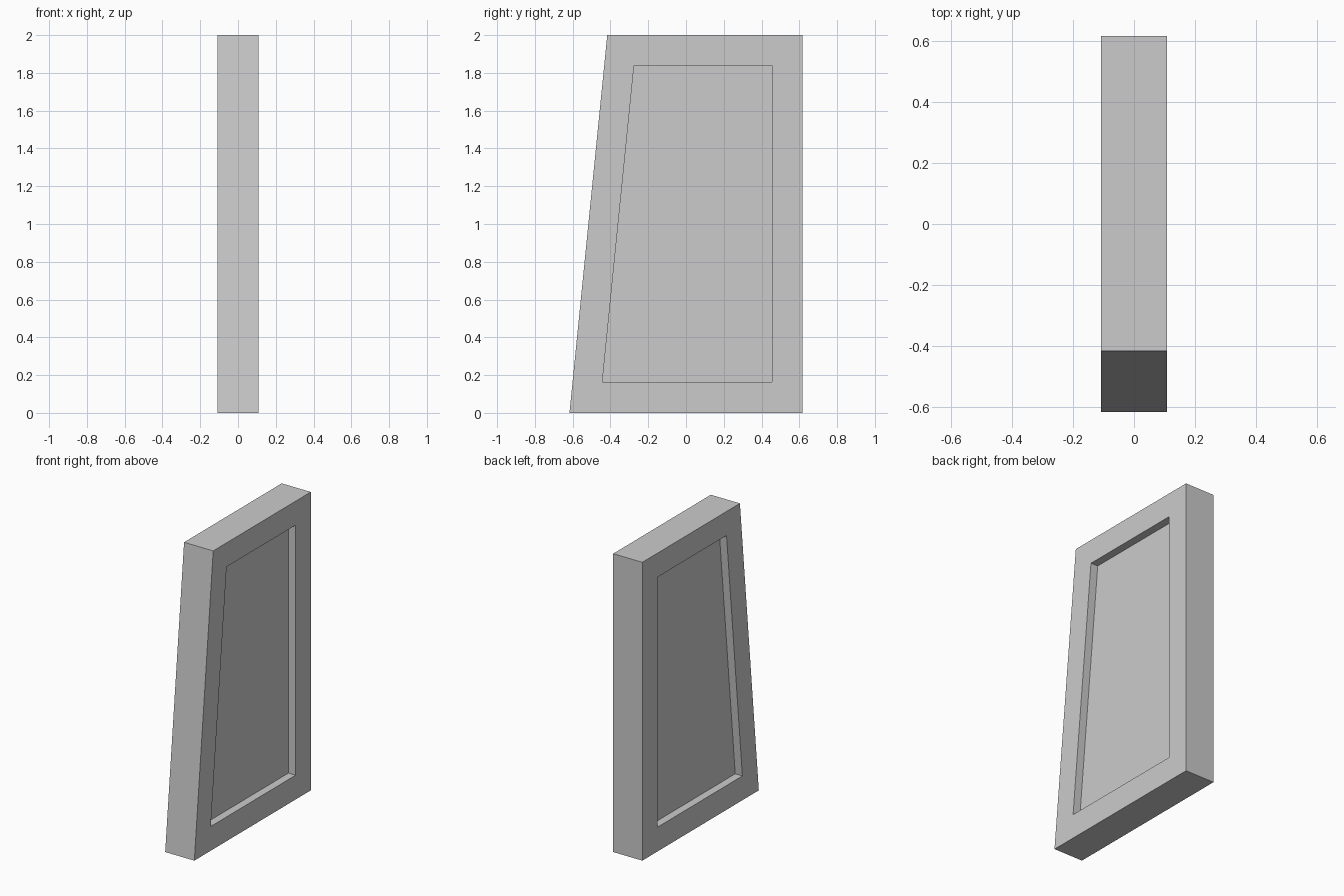
import bpy, bmesh

if "Cube" in bpy.data.objects:
    bpy.data.objects.remove(bpy.data.objects["Cube"])

HALF = 0.108    # half thickness of the frame
PANEL = 0.055   # half thickness of the recessed panel

# Side profiles as (y, z)
outer = [(-0.617, 0), (0.617, 0), (0.617, 2), (-0.417, 2)]
inner = [(-0.443, 0.163), (0.455, 0.163), (0.455, 1.839), (-0.275, 1.839)]

bm = bmesh.new()


def ring(profile, x):
    return [bm.verts.new((x, y, z)) for y, z in profile]


def bridge(a, b):
    n = len(a)
    for i in range(n):
        j = (i + 1) % n
        bm.faces.new((a[i], a[j], b[j], b[i]))


# Panel face, recess walls, frame face and rim, continuing to the other side
rings = [ring(inner, -PANEL), ring(inner, -HALF), ring(outer, -HALF),
         ring(outer, HALF), ring(inner, HALF), ring(inner, PANEL)]
for a, b in zip(rings, rings[1:]):
    bridge(a, b)
bm.faces.new(rings[0])
bm.faces.new(rings[-1])
bmesh.ops.recalc_face_normals(bm, faces=bm.faces)

mesh = bpy.data.meshes.new("tapered_panel")
bm.to_mesh(mesh)
bm.free()
obj = bpy.data.objects.new("tapered_panel", mesh)
bpy.context.collection.objects.link(obj)
